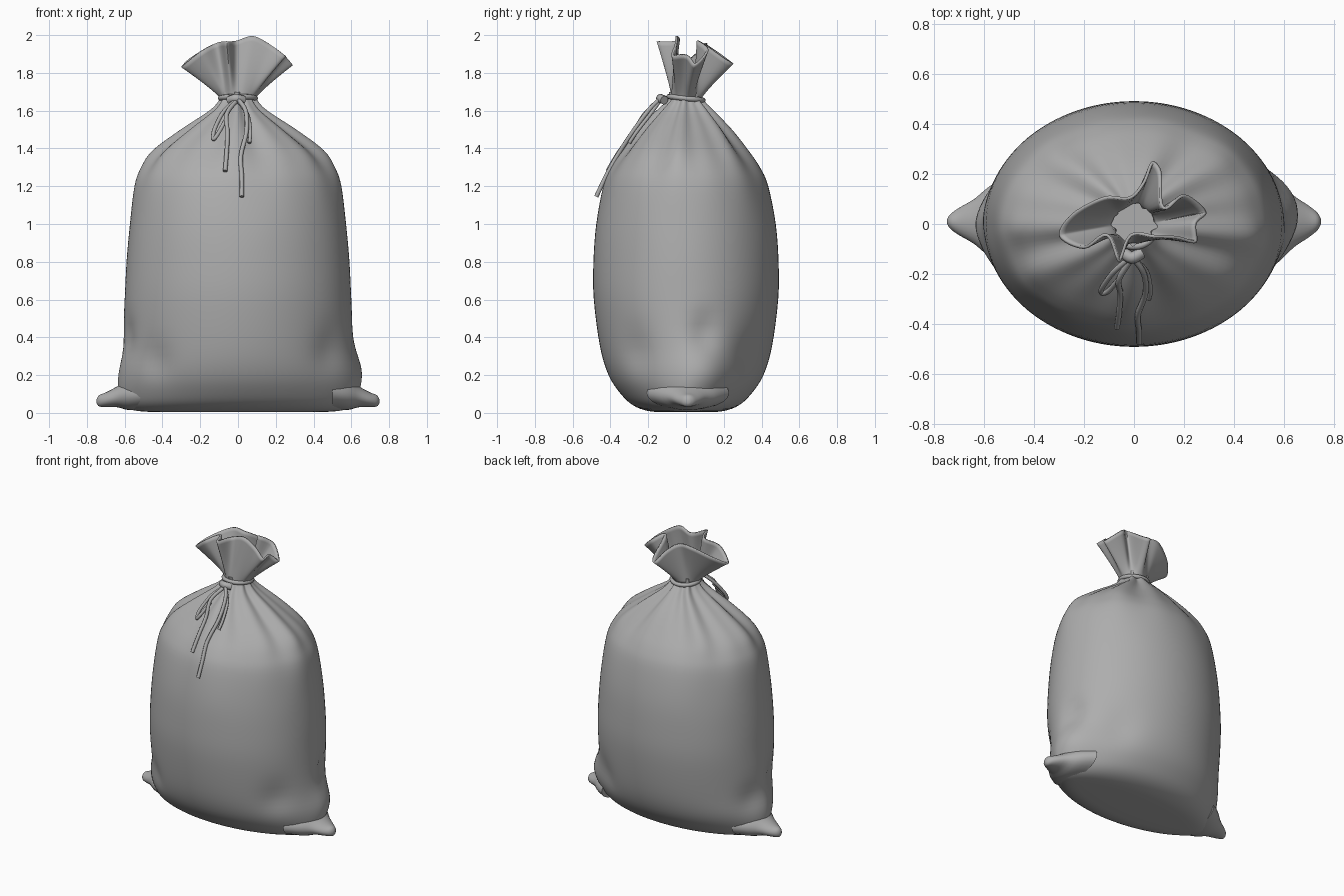
import bpy, bmesh, math
from mathutils import Vector

if "Cube" in bpy.data.objects:
    bpy.data.objects.remove(bpy.data.objects["Cube"])

cloth = bpy.data.materials.new("grey_cloth")
cloth.diffuse_color = (0.42, 0.42, 0.42, 1)
cloth.use_nodes = True
cloth.node_tree.nodes["Principled BSDF"].inputs["Base Color"].default_value = cloth.diffuse_color


def spline(rows, steps, closed=False):
    """Smooth interpolation through rows of equal length."""
    n, out = len(rows), []
    pick = (lambda i: rows[i % n]) if closed else (lambda i: rows[max(0, min(n - 1, i))])
    for i in range(n if closed else n - 1):
        p0, p1, p2, p3 = (pick(i + k) for k in (-1, 0, 1, 2))
        for s in range(steps):
            t = s / steps
            out.append([b + 0.5 * t * (c - a + t * (2 * a - 5 * b + 4 * c - d + t * (3 * (b - c) + d - a)))
                        for a, b, c, d in zip(p0, p1, p2, p3)])
    if not closed:
        out.append(list(rows[-1]))
    return out


def loft(name, rings, cap_start=False, cap_end=False):
    """Skin a list of closed rings."""
    bm = bmesh.new()
    vs = [[bm.verts.new(p) for p in ring] for ring in rings]
    n = len(vs[0])
    for a, b in zip(vs, vs[1:]):
        for i in range(n):
            j = (i + 1) % n
            bm.faces.new((a[i], a[j], b[j], b[i]))
    if cap_start:
        bm.faces.new(vs[0][::-1])
    if cap_end:
        bm.faces.new(vs[-1])
    bmesh.ops.recalc_face_normals(bm, faces=bm.faces)
    me = bpy.data.meshes.new(name)
    bm.to_mesh(me)
    bm.free()
    me.materials.append(cloth)
    ob = bpy.data.objects.new(name, me)
    bpy.context.collection.objects.link(ob)
    smooth(ob, 60)
    return ob


def smooth(ob, angle):
    bpy.ops.object.select_all(action='DESELECT')
    bpy.context.view_layer.objects.active = ob
    ob.select_set(True)
    bpy.ops.object.shade_smooth_by_angle(angle=math.radians(angle))


# Sack body: z, half width, half depth, pointedness of the sides, gather depth
profile = [
    (0.004, 0.02, 0.01, 0.2, 0), (0.004, 0.35, 0.11, 0.2, 0), (0.01, 0.53, 0.20, 0.2, 0),
    (0.04, 0.60, 0.28, 0.2, 0), (0.10, 0.63, 0.345, 0.2, 0), (0.20, 0.635, 0.41, 0.15, 0),
    (0.35, 0.615, 0.455, 0.1, 0), (0.60, 0.60, 0.488, 0, 0), (0.80, 0.59, 0.49, 0, 0),
    (1.00, 0.572, 0.475, 0, 0), (1.20, 0.545, 0.435, 0, 0.005), (1.30, 0.505, 0.39, 0, 0.015),
    (1.39, 0.435, 0.325, 0, 0.035), (1.50, 0.285, 0.235, 0, 0.06), (1.60, 0.14, 0.14, 0, 0.08),
    (1.66, 0.09, 0.085, 0, 0.08), (1.70, 0.085, 0.08, 0, 0.08)]
# Soft bulges and dents: centre, radius, depth
dents = [((0.61, 0.10, 0.22), 0.13, 0.035), ((0.60, 0.10, 0.43), 0.08, -0.03),
         ((-0.60, -0.12, 0.40), 0.09, -0.025), ((0.50, -0.28, 0.33), 0.11, -0.02),
         ((-0.44, -0.30, 0.28), 0.10, -0.02), ((-0.58, 0.10, 0.30), 0.10, -0.02),
         ((0.40, 0.33, 0.30), 0.12, -0.02)]
rings = []
for z, a, b, lens, gather in spline(profile, 4):
    ring = []
    for i in range(112):
        t = 2 * math.pi * i / 112
        c, s = math.cos(t), math.sin(t)
        k = 1 + gather * (math.cos(8 * t + 0.6) + 0.6 * math.cos(13 * t + 2))
        p = Vector((a * k * c, b * k * math.copysign(abs(s) ** (1 + lens), s), max(z, 0)))
        out = Vector((c, s, 0))
        for centre, r, depth in dents:
            p += out * depth * math.exp(-((p - Vector(centre)).length / r) ** 2)
        ring.append(p)
    rings.append(ring)
loft("sack_body", rings, True, True)

# Bottom corner ears: distance out, centre height, half depth, half height
ear = [(0.50, 0.105, 0.19, 0.09), (0.58, 0.095, 0.14, 0.08), (0.64, 0.085, 0.09, 0.055),
       (0.70, 0.07, 0.055, 0.038), (0.735, 0.064, 0.03, 0.03), (0.748, 0.062, 0.01, 0.012)]
for side, name in ((-1, "left_corner_ear"), (1, "right_corner_ear")):
    wide = 1.15 if side > 0 else 1
    loft(name, [[(side * x, wide * hy * math.cos(t) + 0.01, z + hz * math.sin(t))
                 for t in (2 * math.pi * i / 24 for i in range(24))]
                for x, z, hy, hz in spline(ear, 3)], True, True)

# Ruffled mouth above the tie, skinned from the neck to a wavy rim
rim = spline([
    (0.29, 0.05, 1.84), (0.20, 0.12, 1.92), (0.12, 0.07, 1.97), (0.11, 0.21, 1.87),
    (0.07, 0.25, 1.85), (0.035, 0.17, 1.91), (-0.02, 0.11, 1.95), (-0.12, 0.11, 1.95),
    (-0.25, 0.04, 1.88), (-0.30, -0.05, 1.83), (-0.20, -0.10, 1.91), (-0.11, -0.05, 1.96),
    (-0.06, -0.155, 1.965), (-0.01, -0.05, 1.97), (0.08, -0.055, 1.995), (0.17, -0.06, 1.95),
    (0.25, -0.075, 1.89), (0.25, 0.0, 1.89)], 6, True)
rings = []
for j in range(13):
    t = j / 12
    e = t ** 1.15
    ring = []
    for i, (x, y, z) in enumerate(rim):
        ang = 2 * math.pi * i / len(rim) + 0.1
        ring.append((0.088 * math.cos(ang) * (1 - e) + x * e,
                     0.08 * math.sin(ang) * (1 - e) + y * e, 1.66 + (z - 1.66) * t))
    rings.append(ring)
mouth = loft("ruffled_mouth", rings)
mod = mouth.modifiers.new("thickness", 'SOLIDIFY')
mod.thickness = 0.012
mod.offset = -1


def cord(name, points, radius, closed=False):
    """Round cord through the given points."""
    cu = bpy.data.curves.new(name, 'CURVE')
    cu.dimensions = '3D'
    cu.bevel_depth = radius
    cu.bevel_resolution = 2
    cu.use_fill_caps = True
    pts = spline(points, 5, closed)
    sp = cu.splines.new('POLY')
    sp.points.add(len(pts) - 1)
    for q, p in zip(sp.points, pts):
        q.co = (*p, 1)
    sp.use_cyclic_u = closed
    cu.materials.append(cloth)
    ob = bpy.data.objects.new(name, cu)
    bpy.context.collection.objects.link(ob)
    bpy.ops.object.select_all(action='DESELECT')
    bpy.context.view_layer.objects.active = ob
    ob.select_set(True)
    bpy.ops.object.convert(target='MESH')
    smooth(bpy.context.view_layer.objects.active, 60)


# Tie around the neck, bow loops and hanging ends
cord("neck_tie", [(0.092 * math.cos(t), 0.09 * math.sin(t), 1.665 - 0.01 * math.sin(t))
                  for t in (math.pi * i / 6 for i in range(12))], 0.014, True)
cord("tie_knot", [(-0.045, -0.11, 1.655), (-0.01, -0.135, 1.665), (0.03, -0.115, 1.655)], 0.024)
cord("left_tie_end", [(-0.01, -0.14, 1.65), (-0.06, -0.22, 1.58), (-0.055, -0.28, 1.48),
                      (-0.06, -0.355, 1.38), (-0.068, -0.415, 1.28)], 0.012)
cord("right_tie_end", [(0.0, -0.14, 1.66), (0.04, -0.20, 1.60), (0.045, -0.28, 1.49),
                       (0.015, -0.365, 1.36), (0.02, -0.425, 1.25), (0.02, -0.475, 1.145)], 0.012)
cord("bow_loop", [(-0.02, -0.14, 1.65), (-0.08, -0.19, 1.59), (-0.125, -0.25, 1.50),
                  (-0.13, -0.275, 1.45), (-0.105, -0.27, 1.48), (-0.06, -0.22, 1.56)], 0.011)
cord("right_bow_loop", [(0.0, -0.14, 1.65), (0.05, -0.19, 1.58), (0.065, -0.26, 1.49),
                        (0.06, -0.30, 1.43)], 0.010)
